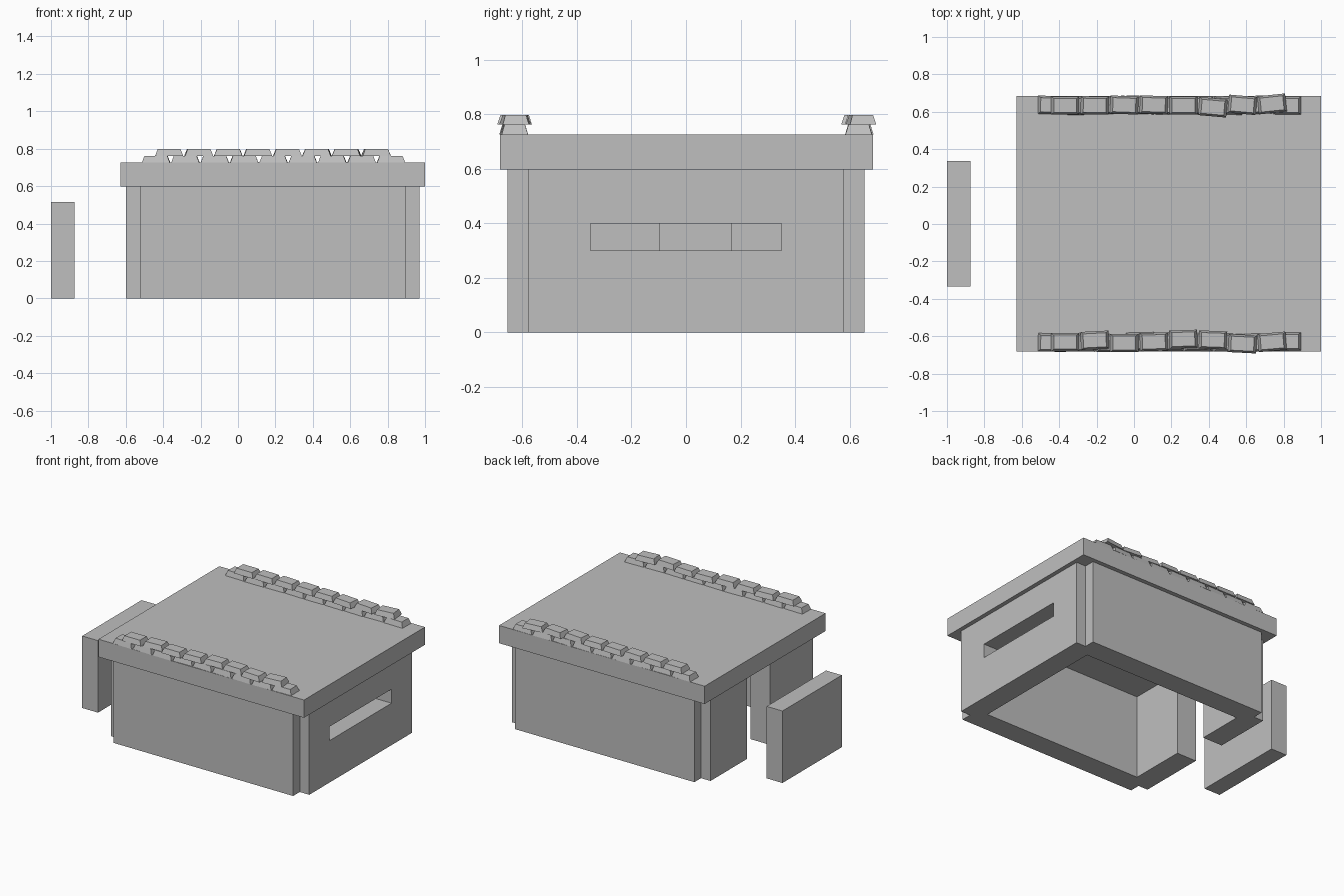
import bpy, bmesh, math, random
from mathutils import Matrix, Vector

if "Cube" in bpy.data.objects:
    bpy.data.objects.remove(bpy.data.objects["Cube"])

random.seed(4)
grey = bpy.data.materials.new("concrete grey")
grey.diffuse_color = (0.52, 0.52, 0.52, 1)
grey.use_nodes = True
grey.node_tree.nodes["Principled BSDF"].inputs["Base Color"].default_value = grey.diffuse_color


def finish(name, bm):
    bmesh.ops.recalc_face_normals(bm, faces=bm.faces)
    mesh = bpy.data.meshes.new(name)
    bm.to_mesh(mesh)
    bm.free()
    mesh.materials.append(grey)
    ob = bpy.data.objects.new(name, mesh)
    bpy.context.collection.objects.link(ob)
    return ob


def box(name, x0, x1, y0, y1, z0, z1):
    bm = bmesh.new()
    bmesh.ops.create_cube(bm, size=1)
    for v in bm.verts:
        v.co = Vector((x1 if v.co.x > 0 else x0,
                       y1 if v.co.y > 0 else y0,
                       z1 if v.co.z > 0 else z0))
    return finish(name, bm)


def add_bag(bm, x, y, z, height, angle):
    # tapered block, wider at its base
    verts = bmesh.ops.create_cube(bm, size=1)["verts"]
    for v in verts:
        top = v.co.z > 0
        v.co.x *= 0.122 if top else 0.15
        v.co.y *= 0.075 if top else 0.097
        v.co.z = height if top else 0
    bmesh.ops.transform(bm, verts=verts, matrix=Matrix.Translation((x, y, z))
                        @ Matrix.Rotation(math.radians(angle), 4, 'Z'))


# Walls: a rectangle with notched corners, extruded
CX, HX, HY, NOTCH, THICK = 0.185, 0.785, 0.655, 0.075, 0.155
ix, iy = HX - NOTCH, HY - NOTCH
outline = [(HX, -iy), (HX, iy), (ix, iy), (ix, HY), (-ix, HY), (-ix, iy),
           (-HX, iy), (-HX, -iy), (-ix, -iy), (-ix, -HY), (ix, -HY), (ix, -iy)]
bm = bmesh.new()
face = bm.faces.new([bm.verts.new((CX + x, y, 0)) for x, y in outline])
ext = bmesh.ops.extrude_face_region(bm, geom=[face])["geom"]
bmesh.ops.translate(bm, vec=(0, 0, 0.6),
                    verts=[g for g in ext if isinstance(g, bmesh.types.BMVert)])
walls = finish("walls", bm)

# Cut the room, the doorway and the viewing slit
cx, cy = HX - THICK, HY - THICK
cutters = [box("room_cutter", CX - cx, CX + cx, -cy, cy, -0.1, 0.7),
           box("door_cutter", -0.8, -0.3, -0.095, 0.165, -0.1, 0.7),
           box("slit_cutter", 0.7, 1.1, -0.35, 0.35, 0.3, 0.4)]
for c in cutters:
    mod = walls.modifiers.new(c.name, 'BOOLEAN')
    mod.operation = 'DIFFERENCE'
    mod.solver = 'EXACT'
    mod.object = c
bpy.context.view_layer.update()
cut = bpy.data.meshes.new_from_object(
    walls.evaluated_get(bpy.context.evaluated_depsgraph_get()))
walls.modifiers.clear()
walls.data = cut
for c in cutters:
    bpy.data.objects.remove(c)

# Roof slab and the blast wall in front of the doorway
box("roof", -0.627, 1.0, -0.682, 0.685, 0.598, 0.725)
box("blast_wall", -1.0, -0.875, -0.333, 0.338, 0, 0.515)

# Two rows of stacked sandbags: sideways offset and turn of each upper bag
upper = {"front_sandbags": (-0.632, [(0, 0), (.01, 3), (-.005, 0), (.002, 2),
                                     (.016, 2), (.012, -2), (-.008, -3), (.002, 5)]),
         "back_sandbags": (0.634, [(0, 0), (0, -1), (.002, -2), (.003, -2),
                                   (0, 0), (-.01, -5), (.003, -5), (.008, 6)])}
for name, (y, bags) in upper.items():
    bm = bmesh.new()
    for i in range(9):
        add_bag(bm, -0.438 + i * 0.157, y + random.uniform(-.004, .004),
                0.725, 0.037, random.uniform(-2, 2))
    for i, (dy, angle) in enumerate(bags):
        add_bag(bm, -0.368 + i * 0.158, y + dy, 0.762, 0.036, angle)
    finish(name, bm)
